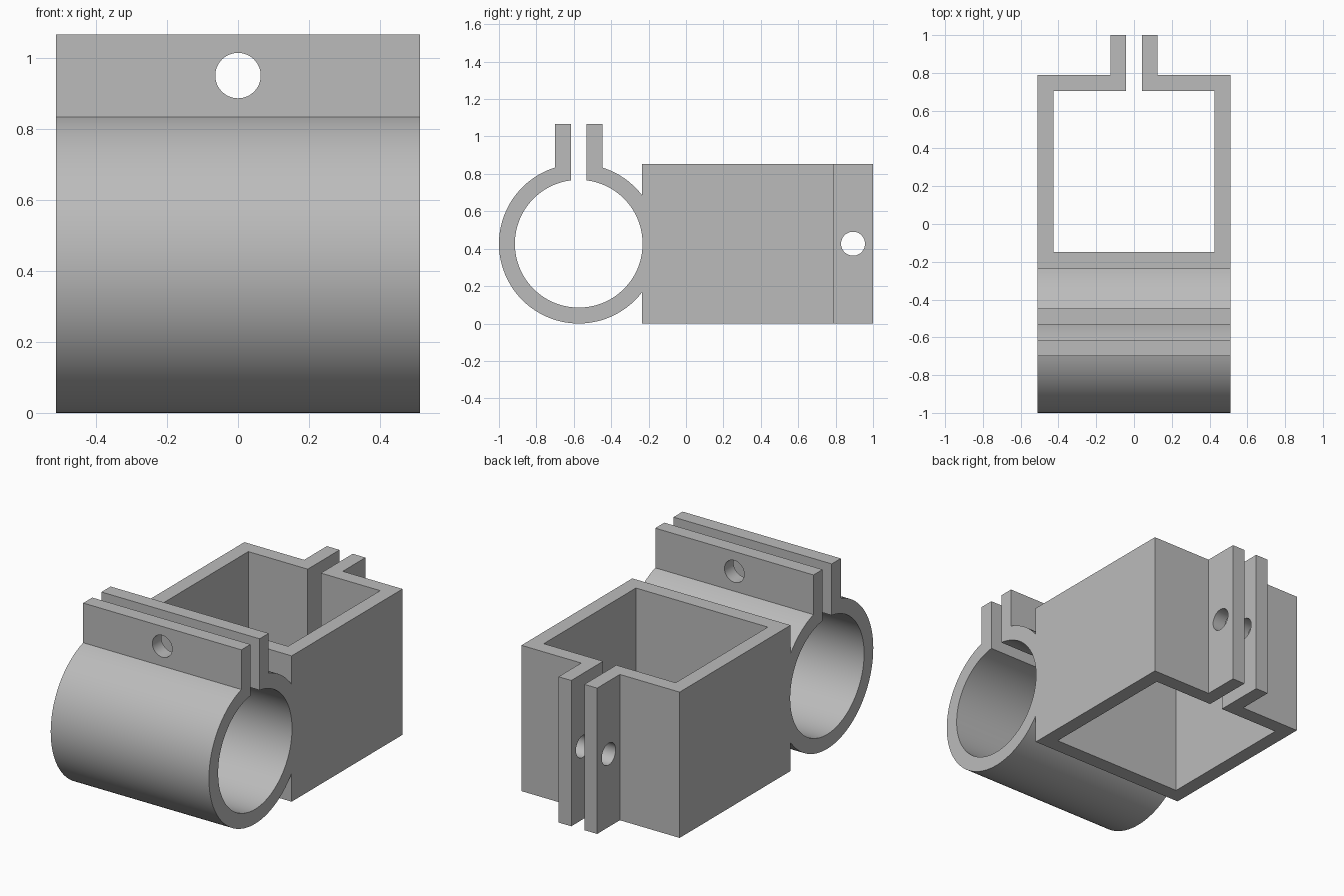
import bpy
import bmesh
from math import asin, acos, cos, sin, pi, radians
from mathutils import Matrix, Vector

if "Cube" in bpy.data.objects:
    bpy.data.objects.remove(bpy.data.objects["Cube"])

# Main dimensions
HALF = 0.512              # half width of the body
WALL = 0.085              # wall thickness
R_OUT, R_IN = 0.4265, 0.3415
CY, CZ = -0.5735, 0.4265  # tube axis
TOP = 1.066               # top of the tube lugs
SLOT, LUG = 0.0425, 0.1265  # half gap, and outer half width of a lug pair
BOX_FRONT, BOX_BACK, BACK = -0.235, 0.79, 1.0
BOX_TOP = 0.853

metal = bpy.data.materials.new("light_grey")
metal.use_nodes = True
GREY = (0.5, 0.5, 0.5, 1)
metal.diffuse_color = GREY
metal.node_tree.nodes["Principled BSDF"].inputs["Base Color"].default_value = GREY


def make_object(name, bm):
    bmesh.ops.recalc_face_normals(bm, faces=bm.faces)
    mesh = bpy.data.meshes.new(name)
    bm.to_mesh(mesh)
    bm.free()
    mesh.materials.append(metal)
    obj = bpy.data.objects.new(name, mesh)
    bpy.context.collection.objects.link(obj)
    return obj


def arc(radius, start, end, steps):
    angles = [start + (end - start) * i / steps for i in range(steps + 1)]
    return [(CY + radius * cos(a), CZ + radius * sin(a)) for a in angles]


def box_cutter(x0, x1, y0, y1):
    bm = bmesh.new()
    size = Matrix.Diagonal((x1 - x0, y1 - y0, 3, 1))
    middle = Matrix.Translation(((x0 + x1) / 2, (y0 + y1) / 2, 0))
    bmesh.ops.create_cube(bm, size=1, matrix=middle @ size)
    return make_object("box_cutter", bm)


def hole_cutter(center, axis, radius, depth):
    bm = bmesh.new()
    turn = Vector(axis).to_track_quat("Z", "Y").to_matrix().to_4x4()
    bmesh.ops.create_cone(bm, cap_ends=True, segments=48, radius1=radius,
                          radius2=radius, depth=depth,
                          matrix=Matrix.Translation(center) @ turn)
    return make_object("hole_cutter", bm)


# Side profile (y, z): split tube with lugs, merged into a solid block
meet = acos((BOX_FRONT - CY) / R_OUT)   # where the tube meets the block
lug = acos(LUG / R_OUT)                 # where the tube meets a lug
slot = acos(SLOT / R_IN)                # where the bore meets the slot
profile = arc(R_OUT, meet, lug, 8)
profile += [(CY + LUG, TOP), (CY + SLOT, TOP)]
profile += arc(R_IN, slot, -pi - slot, 96)
profile += [(CY - SLOT, TOP), (CY - LUG, TOP)]
profile += arc(R_OUT, pi - lug, 2 * pi - meet, 72)
profile += [(BOX_FRONT, 0), (BACK, 0), (BACK, BOX_TOP), (BOX_FRONT, BOX_TOP)]

# The bore runs clockwise from the right of the slot to its left
start = slot
end = pi - slot - 2 * pi
bore = arc(R_IN, start, end, 96)
first = len(arc(R_OUT, meet, lug, 8)) + 2
profile[first:first + len(bore)] = bore

bm = bmesh.new()
face = bm.faces.new([bm.verts.new((-HALF, y, z)) for y, z in profile])
extruded = bmesh.ops.extrude_face_region(bm, geom=[face])["geom"]
bmesh.ops.translate(bm, vec=(2 * HALF, 0, 0),
                    verts=[v for v in extruded if isinstance(v, bmesh.types.BMVert)])
body = make_object("double_clamp_body", bm)

# Square pocket, rear slot, waste beside the rear lugs, and bolt holes
inner = HALF - WALL
cutters = [
    box_cutter(-inner, inner, BOX_FRONT + 0.088, BOX_BACK - WALL),
    box_cutter(-SLOT, SLOT, 0.5, 1.2),
    box_cutter(0.125, 0.7, BOX_BACK, 1.2),
    box_cutter(-0.7, -0.125, BOX_BACK, 1.2),
    hole_cutter((0, CY, 0.95), (0, 1, 0), 0.064, 0.5),
    hole_cutter((0, 0.893, CZ), (1, 0, 0), 0.064, 0.5),
]
bpy.ops.object.select_all(action="DESELECT")
bpy.context.view_layer.objects.active = body
body.select_set(True)
for cutter in cutters:
    cutter.hide_render = True
    mod = body.modifiers.new("cut", "BOOLEAN")
    mod.operation = "DIFFERENCE"
    mod.solver = "EXACT"
    mod.object = cutter
    bpy.ops.object.modifier_apply(modifier=mod.name)
    bpy.data.objects.remove(cutter)

bpy.ops.object.shade_smooth_by_angle(angle=radians(25))
